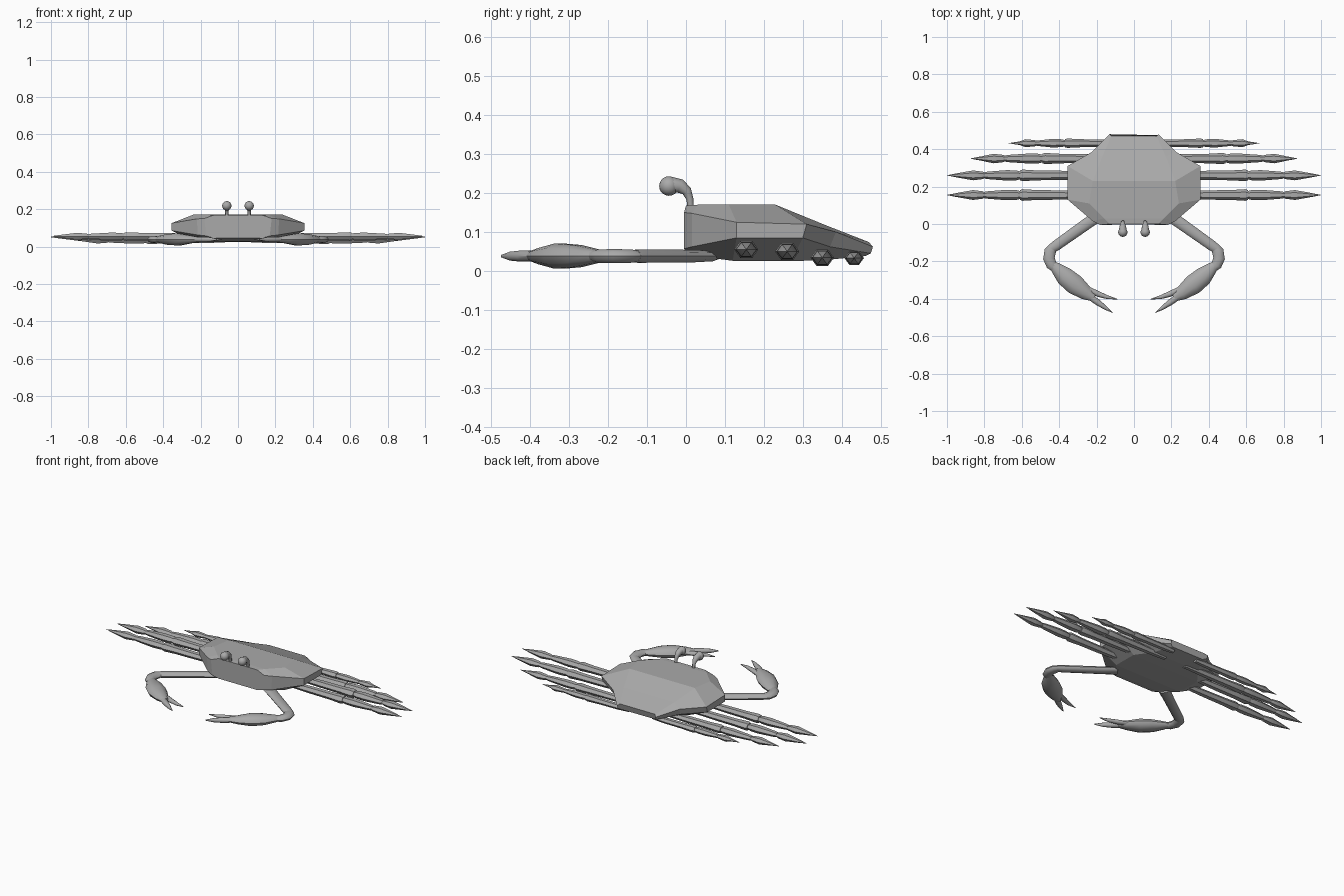
import bpy, bmesh, math
from mathutils import Vector

cube = bpy.data.objects.get("Cube")
if cube:
    bpy.data.objects.remove(cube, do_unlink=True)

shell = bpy.data.materials.new("shell_grey")
shell.use_nodes = True
GREY = (0.4, 0.4, 0.4, 1)
shell.diffuse_color = GREY
shell.node_tree.nodes["Principled BSDF"].inputs["Base Color"].default_value = GREY


def loft(name, rings, smooth=None):
    """Skin a list of equal-length point rings and cap both ends."""
    bm = bmesh.new()
    loops = [[bm.verts.new(p) for p in ring] for ring in rings]
    n = len(loops[0])
    for a, b in zip(loops, loops[1:]):
        for i in range(n):
            j = (i + 1) % n
            bm.faces.new((a[i], a[j], b[j], b[i]))
    bm.faces.new(loops[0])
    bm.faces.new(loops[-1])
    bmesh.ops.recalc_face_normals(bm, faces=bm.faces)
    mesh = bpy.data.meshes.new(name)
    bm.to_mesh(mesh)
    bm.free()
    mesh.materials.append(shell)
    obj = bpy.data.objects.new(name, mesh)
    bpy.context.collection.objects.link(obj)
    if smooth:
        bpy.ops.object.select_all(action='DESELECT')
        obj.select_set(True)
        bpy.context.view_layer.objects.active = obj
        bpy.ops.object.shade_smooth_by_angle(angle=math.radians(smooth))
    return obj


def tube(name, path, sizes, sides, ref=(0, 0, 1), smooth=40):
    """Sweep an ellipse of (half width, half height) along a path."""
    pts = [Vector(p) for p in path]
    rings = []
    for i, p in enumerate(pts):
        d = (pts[min(i + 1, len(pts) - 1)] - pts[max(i - 1, 0)]).normalized()
        side = d.cross(Vector(ref)).normalized()
        up = side.cross(d)
        w, h = sizes[i]
        rings.append([p + side * w * math.cos(math.tau * k / sides)
                      + up * h * math.sin(math.tau * k / sides) for k in range(sides)])
    return loft(name, rings, smooth)


# Carapace: half sections from front to tail, each listed bottom to top
sections = [
    [(.13, .00, .045), (.17, -.005, .057), (.18, -.005, .15), (.13, .00, .168)],
    [(.15, .03, .038), (.215, .015, .062), (.22, .015, .148), (.16, .03, .17)],
    [(.23, .12, .026), (.355, .13, .085), (.355, .13, .125), (.24, .11, .17)],
    [(.23, .27, .025), (.355, .30, .085), (.355, .31, .120), (.22, .23, .17)],
    [(.16, .36, .028), (.22, .37, .062), (.225, .385, .100), (.17, .36, .117)],
    [(.11, .46, .038), (.13, .475, .045), (.13, .48, .062), (.12, .47, .074)],
]
loft("carapace", [s + [(-x, y, z) for x, y, z in reversed(s)] for s in sections])

# Walking legs: y, z, end of each of the three segments, thickness
legs = [
    (.155, .055, (.61, .80, 1.0), .031),
    (.26, .050, (.61, .80, 1.0), .031),
    (.35, .034, (.49, .69, .875), .030),
    (.432, .033, (.37, .52, .67), .025),
]
for side, label in ((1, "left"), (-1, "right")):
    for n, (y, z, (a, b, c), r) in enumerate(legs, 1):
        start = a - .42 if n < 4 else .08
        parts = {
            "thigh": [(start, .6), (a - .22, .8), (a - .09, .85), (a - .015, 1.0), (a, .85)],
            "shin": [(a - .005, .65), (a + .02, .85), (a + .07, .9), (b - .02, .65), (b, .55)],
            "tip": [(b - .005, .4), (b + .01, .65), (b + .06, .85), (c - .06, .4), (c, .02)],
        }
        for part, prof in parts.items():
            tube(f"{label}_leg_{n}_{part}", [(side * x, y, z) for x, _ in prof],
                 [(r * k, r * k * .8) for _, k in prof], 6, smooth=25)

    # Claw arm, elbow, palm and fingers
    def limb(part, path, sizes, z=.038):
        tube(f"{label}_{part}", [(side * x, y, z) for x, y in path], sizes, 10)

    limb("claw_arm", [(.17, .06), (.24, .01), (.42, -.118), (.445, -.135)],
         [(.035, .014), (.031, .017), (.028, .018), (.024, .016)])
    limb("elbow", [(.435, -.125), (.448, -.145), (.455, -.185), (.44, -.22), (.425, -.235)],
         [(.024, .015), (.031, .018), (.031, .019), (.029, .018), (.022, .015)])
    limb("claw_palm", [(.435, -.215), (.415, -.237), (.37, -.28), (.315, -.325), (.255, -.37), (.215, -.395)],
         [(.02, .014), (.032, .02), (.05, .03), (.054, .034), (.038, .022), (.02, .014)])
    limb("upper_finger", [(.245, -.35), (.19, -.375), (.14, -.392), (.087, -.402)],
         [(.016, .012), (.015, .013), (.01, .01), (.001, .002)])
    limb("lower_finger", [(.24, -.385), (.19, -.422), (.15, -.45), (.112, -.475)],
         [(.018, .014), (.016, .015), (.01, .012), (.001, .003)])

    # Eye stalk and eyeball
    x = side * .06
    tube(f"{label}_eye_stalk",
         [(x, .012, .16), (x, .010, .185), (x, .002, .205), (x, -.015, .218), (x, -.035, .22)],
         [(.008, .008), (.009, .009), (.013, .013), (.018, .018), (.021, .021)],
         12, ref=(1, 0, 0), smooth=60)
    bpy.ops.mesh.primitive_uv_sphere_add(segments=16, ring_count=10, radius=.025,
                                         location=(x, -.044, .218))
    eye = bpy.context.object
    eye.name = f"{label}_eyeball"
    eye.data.materials.append(shell)
    bpy.ops.object.shade_smooth()
